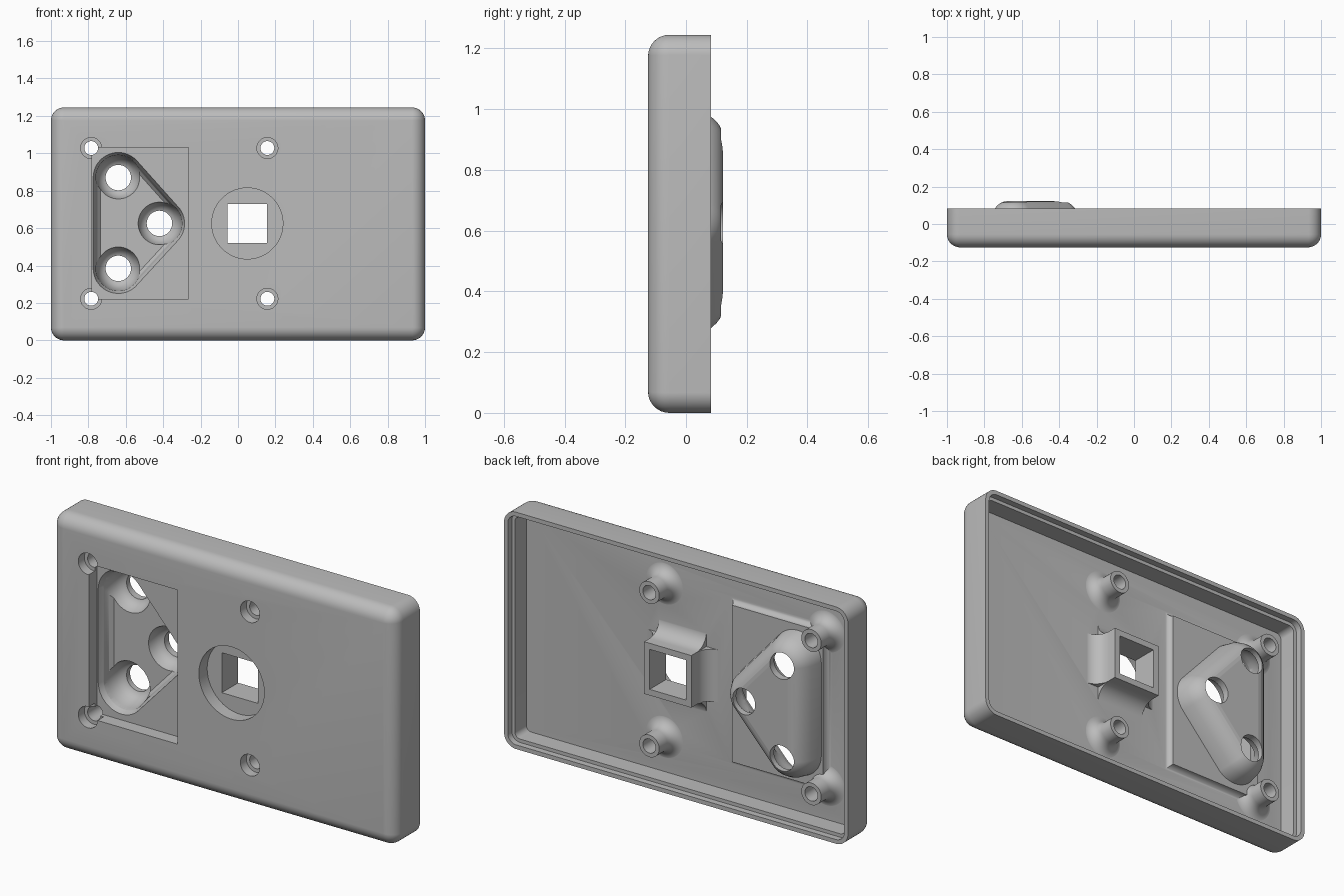
import bpy, bmesh, math

cube = bpy.data.objects.get("Cube")
if cube:
    bpy.data.objects.remove(cube, do_unlink=True)

grey = bpy.data.materials.new("light_grey")
grey.use_nodes = True
colour = (0.5, 0.5, 0.5, 1)
grey.diffuse_color = colour
grey.node_tree.nodes["Principled BSDF"].inputs["Base Color"].default_value = colour

BACK, FRONT, FLOOR = 0.083, -0.125, -0.045
MID = 0.6225


def rect(cx, cz, hx, hz):
    return [(cx + sx * hx, cz + sz * hz) for sx in (-1, 1) for sz in (-1, 1)]


def outline(points, r, n=64):
    """Outline of the convex hull of the points, grown by a round radius."""
    ring = []
    for i in range(n):
        a = 2 * math.pi * (i + 0.5) / n
        c, s = math.cos(a), math.sin(a)
        px, pz = max(points, key=lambda p: p[0] * c + p[1] * s)
        ring.append((px + r * c, pz + r * s))
    return ring


def loft(name, sections):
    """Closed solid through sections of (y, hull points, radius)."""
    bm = bmesh.new()
    rings = [[bm.verts.new((x, y, z)) for x, z in outline(pts, r)]
             for y, pts, r in sections]
    for a, b in zip(rings, rings[1:]):
        for i in range(len(a)):
            j = (i + 1) % len(a)
            bm.faces.new((a[i], a[j], b[j], b[i]))
    bm.faces.new(rings[0])
    bm.faces.new(rings[-1])
    bmesh.ops.remove_doubles(bm, verts=bm.verts, dist=1e-5)
    bmesh.ops.recalc_face_normals(bm, faces=bm.faces)
    mesh = bpy.data.meshes.new(name)
    bm.to_mesh(mesh)
    bm.free()
    mesh.materials.append(grey)
    obj = bpy.data.objects.new(name, mesh)
    bpy.context.collection.objects.link(obj)
    return obj


def combine(tool, operation):
    mod = plate.modifiers.new(tool.name, 'BOOLEAN')
    mod.object, mod.operation, mod.solver = tool, operation, 'EXACT'
    bpy.context.view_layer.objects.active = plate
    bpy.ops.object.modifier_apply(modifier=mod.name)
    bpy.data.objects.remove(tool, do_unlink=True)


def add(name, sections):
    combine(loft(name, sections), 'UNION')


def cut(name, sections):
    combine(loft(name, sections), 'DIFFERENCE')


def flare(radius, steps=8):
    """Concave fillet as (y, extra width), from the inner floor upwards."""
    base = FLOOR - 0.001
    return [(-0.07, radius)] + [
        (base + radius * (1 - math.cos(t)), radius * (1 - math.sin(t)))
        for t in (math.pi / 2 * i / steps for i in range(steps + 1))]


# Case with rounded front edges
R = 0.07
body = rect(0, MID, 1 - R, MID - R)
arc = [math.pi / 2 * i / 8 for i in range(9)]
plate = loft("wall_plate", [(BACK, body, R)] + [
    (FRONT + R - R * math.sin(t), body, R * math.cos(t)) for t in arc])

# Hollow back with a stepped lip
cut("lip_cutter", [(0.2, body, 0.048), (0.05, body, 0.048)])
cut("cavity_cutter", [(0.15, body, 0.03), (FLOOR, body, 0.03)])

# Raised panel and socket housing
socket_points = [(-0.64, 0.87), (-0.64, 0.385), (-0.42, 0.625)]
panel = (-0.5225, 0.625)
add("socket_panel", [(y, rect(*panel, 0.265 + w, 0.412 + w), 0)
                     for y, w in flare(0.032)])
add("socket_housing", [(y, socket_points, r) for y, r in (
    (-0.06, 0.145), (-0.015, 0.137), (0.05, 0.124), (0.083, 0.105),
    (0.1, 0.09), (0.112, 0.074), (0.119, 0.058), (0.122, 0.04))])

# Square jack housing, flared on each side
jack = (0.05, 0.625)
H = 0.137
for axis in (0, 1):
    add("jack_housing", [
        (y, rect(*jack, H + w * (1 - axis), H + w * axis), 0)
        for y, w in flare(0.08) + [(0.08 - axis * 0.002, 0)]])

# Flared screw posts
screws = [(x, z) for x in (-0.785, 0.157) for z in (0.222, 1.028)]
for p in screws:
    add("screw_post", [(y, [p], 0.058 + w) for y, w in flare(0.06) + [(0.081, 0)]])

# Front recesses
cut("panel_recess", [(-0.2, rect(*panel, 0.2575, 0.405), 0),
                     (-0.055, rect(*panel, 0.2575, 0.405), 0)])
cut("jack_recess", [(-0.2, [jack], 0.19), (-0.056, [jack], 0.19)])
cut("jack_opening", [(y, rect(*jack, 0.105, 0.105), 0) for y in (-0.2, 0.2)])

# Dished pocket with three socket bowls
cut("socket_pocket", [(y, socket_points, r) for y, r in (
    (-0.07, 0.136), (-0.052, 0.134), (-0.03, 0.122), (0, 0.112), (0.02, 0.095))])
for p in socket_points:
    cut("socket_bowl", [(y, [p], r) for y, r in (
        (-0.04, 0.122), (0.0, 0.118), (0.025, 0.113), (0.05, 0.104),
        (0.07, 0.092), (0.083, 0.076), (0.086, 0.068), (0.2, 0.068))])

# Counterbored screw holes
for p in screws:
    cut("screw_hole", [(-0.2, [p], 0.056), (-0.075, [p], 0.056),
                       (-0.075, [p], 0.037), (0.2, [p], 0.037)])

bpy.ops.object.select_all(action='DESELECT')
plate.select_set(True)
bpy.context.view_layer.objects.active = plate
bpy.ops.object.shade_smooth_by_angle(angle=math.radians(30))
